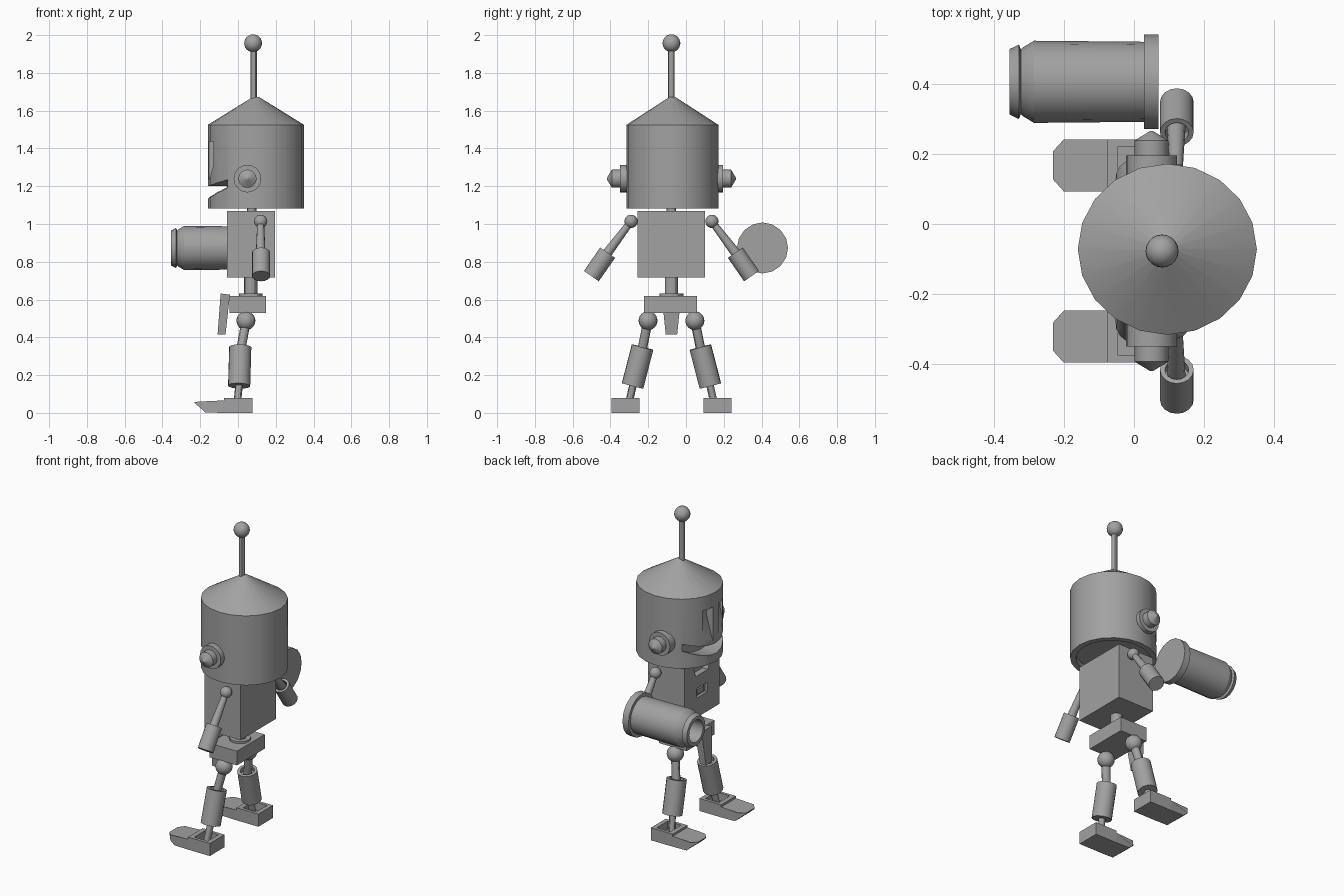
import bpy, bmesh, math
from mathutils import Vector

cube = bpy.data.objects.get("Cube")
if cube:
    bpy.data.objects.remove(cube, do_unlink=True)

metal = bpy.data.materials.new("grey metal")
metal.use_nodes = True
GREY = (0.36, 0.36, 0.36, 1)
metal.diffuse_color = GREY
metal.node_tree.nodes["Principled BSDF"].inputs["Base Color"].default_value = GREY

MID = -0.077  # y of the mirror plane between the two sides


def finish(name, bm, smooth=True):
    bmesh.ops.recalc_face_normals(bm, faces=bm.faces[:])
    mesh = bpy.data.meshes.new(name)
    bm.to_mesh(mesh)
    bm.free()
    mesh.materials.append(metal)
    ob = bpy.data.objects.new(name, mesh)
    bpy.context.collection.objects.link(ob)
    if smooth:
        shade(ob)
    return ob


def shade(ob):
    bpy.ops.object.select_all(action='DESELECT')
    ob.select_set(True)
    bpy.context.view_layer.objects.active = ob
    bpy.ops.object.shade_smooth_by_angle(angle=math.radians(30))


def lathe(name, base, axis, profile, sides=16, squash=1.0):
    """Turn (radius, distance) points around an axis starting at base."""
    bm = bmesh.new()
    rot = Vector(axis).to_track_quat('Z', 'Y')
    rings = []
    for r, h in profile:
        ring = []
        for i in range(sides):
            a = math.tau * i / sides
            p = Vector((r * math.cos(a), r * math.sin(a) * squash, h))
            ring.append(bm.verts.new(rot @ p + Vector(base)))
        rings.append(ring)
    for lo, hi in zip(rings, rings[1:]):
        for i in range(sides):
            j = (i + 1) % sides
            bm.faces.new((lo[i], lo[j], hi[j], hi[i]))
    bm.faces.new(rings[0][::-1])
    bm.faces.new(rings[-1])
    return finish(name, bm)


def rod(name, a, b, r0, r1=None, sides=12, cup=0):
    """Round bar from a to b, with an optional hollow at the start."""
    a, b = Vector(a), Vector(b)
    r1 = r1 or r0
    profile = [(r0, 0), (r1, (b - a).length)]
    if cup:
        profile = [(r0 * 0.7, cup), (r0 * 0.7, 0)] + profile
    return lathe(name, a, b - a, profile, sides)


def ball(name, centre, r):
    bm = bmesh.new()
    bmesh.ops.create_uvsphere(bm, u_segments=20, v_segments=12, radius=r)
    bmesh.ops.translate(bm, verts=bm.verts[:], vec=centre)
    return finish(name, bm)


def prism(name, points, axis, start, end):
    """Extrude a flat outline: (y, z) along x, (x, z) along y."""
    bm = bmesh.new()

    def place(p, d):
        return (d, p[0], p[1]) if axis == 'x' else (p[0], d, p[1])
    near = [bm.verts.new(place(p, start)) for p in points]
    far = [bm.verts.new(place(p, end)) for p in points]
    bm.faces.new(near)
    bm.faces.new(far)
    for i in range(len(points)):
        j = (i + 1) % len(points)
        bm.faces.new((near[i], near[j], far[j], far[i]))
    return finish(name, bm, False)


def box(name, x0, x1, y0, y1, z0, z1):
    return prism(name, [(x0, z0), (x1, z0), (x1, z1), (x0, z1)], 'y', y0, y1)


def cut(ob, *cutters):
    for tool in cutters:
        bpy.context.view_layer.objects.active = ob
        mod = ob.modifiers.new("cut", 'BOOLEAN')
        mod.operation, mod.solver, mod.object = 'DIFFERENCE', 'EXACT', tool
        bpy.ops.object.modifier_apply(modifier=mod.name)
        bpy.data.objects.remove(tool, do_unlink=True)


# Head: drum with pointed lid and a shallow hollow underneath
R = 0.255
head = lathe("head", (0.095, MID + 0.005, 1.083), (0, 0, 1),
             [(0.22, 0.035), (0.22, 0), (R, 0), (R, 0.442), (0.015, 0.59)],
             20, 0.955)
# Smiling mouth, an arc that is thick in the middle
N = 10
upper, lower = [], []
for i in range(N + 1):
    t = 2 * i / N - 1
    upper.append((MID + 0.2 * t, 1.2 + 0.038 * t * t))
    lower.append((MID + 0.2 * t, 1.135 + 0.06 * t * t))
mouth = prism("mouth_cutter", upper + lower[::-1], 'x', -0.3, -0.055)
# Tall eye slots with sloping floors
slot = [(-0.3, 1.437), (-0.113, 1.437), (-0.113, 1.37), (-0.155, 1.225), (-0.3, 1.225)]
eyes = [prism("eye_cutter", slot, 'y', MID + s * 0.03, MID + s * 0.105) for s in (-1, 1)]
cut(head, mouth, *eyes)
shade(head)

# Antenna and neck
rod("antenna", (0.083, MID, 1.64), (0.083, MID, 1.93), 0.017)
ball("antenna_ball", (0.08, MID, 1.957), 0.047)
rod("neck", (0.073, MID, 1.05), (0.073, MID, 1.13), 0.025)

# Torso with neckline recess and small chest panel
torso = box("torso", -0.058, 0.197, -0.256, 0.1, 0.716, 1.07)
neckline = prism("neckline_cutter", [(MID - 0.11, 1.1), (MID + 0.11, 1.1),
                 (MID + 0.06, 0.98), (MID - 0.06, 0.98)], 'x', -0.2, -0.02)
panel = box("panel_cutter", -0.1, -0.04, MID - 0.055, MID + 0.055, 0.84, 0.9)
cut(torso, neckline, panel)
box("chest_button", -0.05, -0.03, MID - 0.035, MID + 0.035, 0.855, 0.885)

# Waist and pelvis
rod("waist", (0.068, MID, 0.6), (0.068, MID, 0.73), 0.035)
rod("waist_washer", (0.068, MID, 0.61), (0.068, MID, 0.633), 0.063)
box("pelvis", -0.045, 0.148, -0.222, 0.058, 0.53, 0.62)
guard = prism("hip_guard", [(-0.092, 0.632), (-0.043, 0.626), (-0.066, 0.414),
                            (-0.108, 0.416)], 'y', MID - 0.052, MID + 0.052)
for v in guard.data.vertices:
    if v.co.z < 0.5:
        v.co.y = MID + (v.co.y - MID) * 0.58

for s, side in ((1, "left"), (-1, "right")):
    def at(x, offset, z):
        return (x, MID + s * offset, z)

    # Ear: plate, knob and pointed end
    lathe(side + "_ear", at(0.05, 0.2, 1.24), (0, s, 0),
          [(0.073, 0), (0.073, 0.072), (0.048, 0.072), (0.048, 0.115),
           (0.004, 0.142)], 20)

    # Arm
    ball(side + "_shoulder", at(0.12, 0.214, 1.014), 0.035)
    rod(side + "_upper_arm", at(0.12, 0.22, 1.005), at(0.12, 0.36, 0.82), 0.018, 0.027)
    rod(side + "_forearm", at(0.122, 0.338, 0.848), at(0.122, 0.424, 0.724),
        0.048, sides=16, cup=0.03)

    # Leg
    ball(side + "_hip", at(0.042, 0.124, 0.488), 0.05)
    rod(side + "_thigh", at(0.038, 0.13, 0.46), at(0.012, 0.158, 0.32), 0.025)
    rod(side + "_shin", at(0.012, 0.153, 0.348), at(0.006, 0.206, 0.143),
        0.059, sides=16, cup=0.03)
    rod(side + "_ankle", at(0.006, 0.203, 0.15), at(-0.005, 0.228, 0.04), 0.02)

    # Foot: heel block with ankle well, and a flat toe with clipped corners
    heel = box(side + "_heel", -0.075, 0.078, MID + s * 0.17, MID + s * 0.318, 0, 0.08)
    cut(heel, box("well_cutter", -0.045, 0.05, MID + s * 0.19, MID + s * 0.298, 0.03, 0.2))
    toe = prism(side + "_toe", [(-0.075, 0), (-0.075, 0.066), (-0.2, 0.06), (-0.23, 0.058),
                (-0.23, 0.052), (-0.2, 0.027), (-0.172, 0.002)], 'y',
                MID + s * 0.17, MID + s * 0.318)
    for v in toe.data.vertices:
        if v.co.x < -0.22:
            middle = MID + s * 0.244
            v.co.y = middle + (v.co.y - middle) * 0.55

# Hand cannon with flanged back, lipped muzzle and hollow bore
lathe("hand_cannon", (0.07, 0.405, 0.873), (-1, 0, 0),
      [(0.135, 0), (0.135, 0.042), (0.114, 0.042), (0.117, 0.355), (0.097, 0.388),
       (0.092, 0.392), (0.106, 0.398), (0.093, 0.425), (0.07, 0.425), (0.07, 0.3)], 16)
